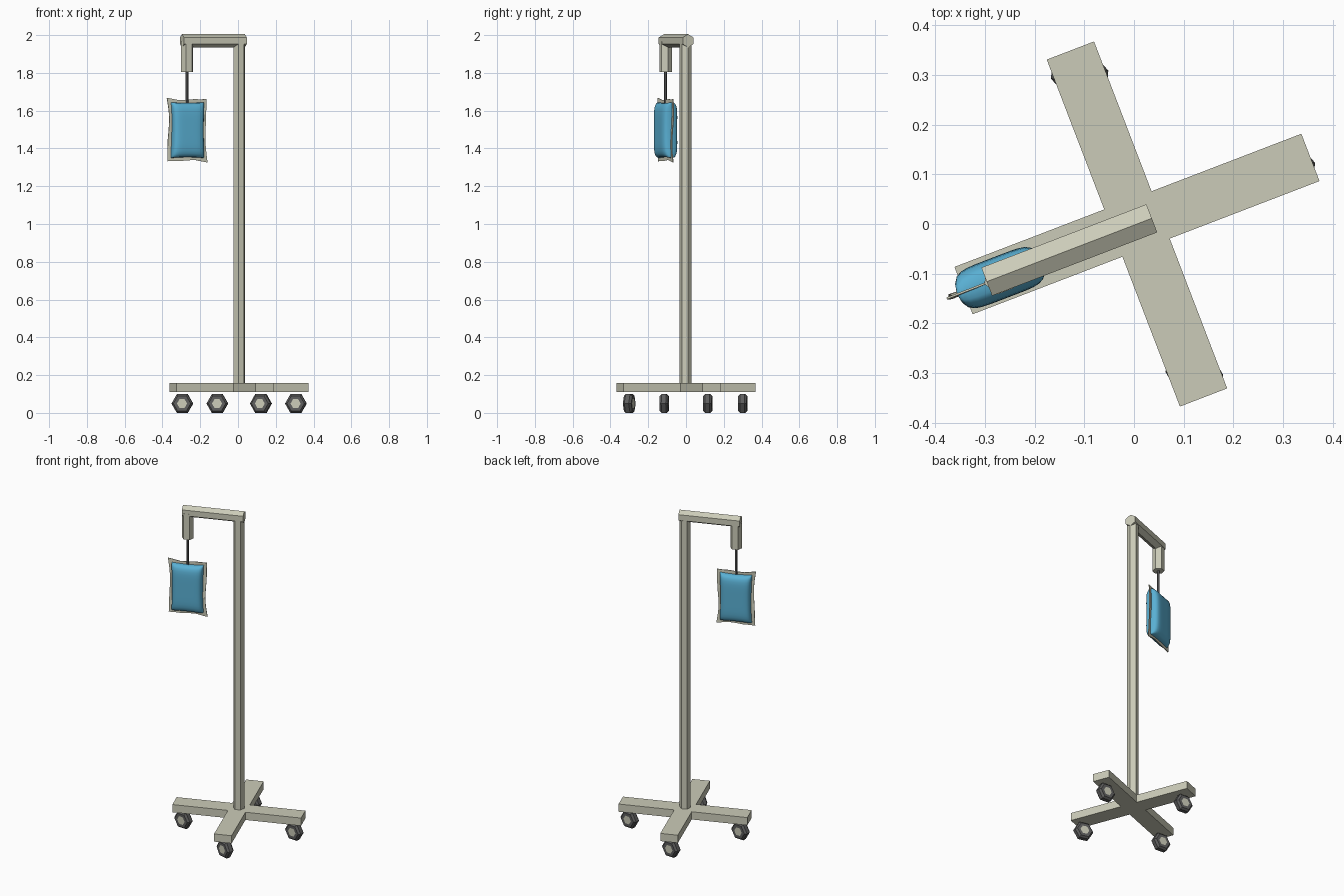
import bpy, bmesh, math
from mathutils import Matrix, Vector

cube = bpy.data.objects.get("Cube")
if cube:
    bpy.data.objects.remove(cube)


def material(name, rgb):
    m = bpy.data.materials.new(name)
    m.use_nodes = True
    m.diffuse_color = (*rgb, 1)
    m.node_tree.nodes["Principled BSDF"].inputs["Base Color"].default_value = (*rgb, 1)
    return m


PALE = material("pale khaki", (0.60, 0.60, 0.48))
DARK = material("dark grey", (0.11, 0.11, 0.11))
BLUE = material("fluid blue", (0.10, 0.43, 0.65))

# The whole stand is turned about its pole; u runs along the top beam
TURN = math.radians(21)
FRAME = Matrix.Translation((0.006, 0.0, 0)) @ Matrix.Rotation(TURN, 4, "Z")


def finish(name, bm, matrix, *mats):
    bmesh.ops.recalc_face_normals(bm, faces=bm.faces)
    bm.transform(matrix)
    me = bpy.data.meshes.new(name)
    bm.to_mesh(me)
    bm.free()
    for m in mats:
        me.materials.append(m)
    ob = bpy.data.objects.new(name, me)
    bpy.context.scene.collection.objects.link(ob)
    return ob


def hex_bar(name, start, end, radius, spin, mat):
    """Six-sided bar between two points of the turned frame."""
    a, b = Vector(start), Vector(end)
    bm = bmesh.new()
    bmesh.ops.create_cone(bm, cap_ends=True, segments=6, radius1=radius,
                          radius2=radius, depth=(b - a).length)
    aim = Matrix.Identity(4)
    if abs(b.x - a.x) > 0.01:
        aim = Matrix.Rotation(math.pi / 2, 4, "Y")
    m = Matrix.Translation((a + b) / 2) @ aim @ Matrix.Rotation(math.radians(spin), 4, "Z")
    return finish(name, bm, FRAME @ m, mat)


# Base: one cross outline, extruded
REACH, HALF, BOTTOM, TOP = 0.374, 0.051, 0.11, 0.158
bm = bmesh.new()
outline = []
for k in range(4):
    for p in ((REACH, -HALF), (REACH, HALF), (HALF, HALF)):
        outline.append(bm.verts.new(Matrix.Rotation(k * math.pi / 2, 3, "Z") @ Vector((*p, BOTTOM))))
face = bm.faces.new(outline)
grown = bmesh.ops.extrude_face_region(bm, geom=[face])["geom"]
bmesh.ops.translate(bm, vec=(0, 0, TOP - BOTTOM),
                    verts=[g for g in grown if isinstance(g, bmesh.types.BMVert)])
finish("cross_base", bm, FRAME, PALE)

# Pole, top beam, hanger and hook rod
HANG = -0.296
hex_bar("pole", (0, -0.002, TOP - 0.01), (0, -0.002, 1.97), 0.032, 30, PALE)
hex_bar("top_beam", (-0.324, 0, 1.97), (0.032, 0, 1.97), 0.035, 30, PALE)
hex_bar("hanger", (HANG, -0.002, 1.805), (HANG, -0.002, 1.965), 0.034, 30, PALE)
hex_bar("hook_rod", (HANG, -0.002, 1.62), (HANG, -0.002, 1.81), 0.008, 30, DARK)


# Caster wheels: six-sided turned profile with a pale hub
def wheel(name, centre, yaw):
    profile = [(0.027, -0.023), (0.046, -0.023), (0.057, -0.012)]
    profile += [(r, -y) for r, y in reversed(profile)]
    bm = bmesh.new()
    rings = []
    for r, y in profile:
        rings.append([bm.verts.new((r * math.cos(k * math.pi / 3), y, r * math.sin(k * math.pi / 3)))
                      for k in range(6)])
    for a, b in zip(rings, rings[1:]):
        for k in range(6):
            bm.faces.new((a[k], a[k - 1], b[k - 1], b[k]))
    for hub in (rings[0], rings[-1]):
        bm.faces.new(hub).material_index = 1
    m = Matrix.Translation(centre) @ Matrix.Rotation(math.radians(yaw), 4, "Z")
    finish(name, bm, m, DARK, PALE)


for k, (name, yaw) in enumerate((("left", -4), ("back", -4), ("right", -4), ("front", -15))):
    spot = FRAME @ Matrix.Rotation(k * math.pi / 2, 4, "Z") @ Vector((0.322, 0, 0.0495))
    wheel(name + "_wheel", spot, yaw)


# Fluid bag: a thin wavy sheet with a pillow on both sides
BAG = FRAME @ Matrix.Translation((HANG, -0.002, 1.497))


def grid_sheet(bm, nu, nz, shape, skip_rim=None):
    """Grid over s, t in -1..1; rim vertices may be shared with another side."""
    verts = {}
    for i in range(nu + 1):
        for j in range(nz + 1):
            rim = i in (0, nu) or j in (0, nz)
            if rim and skip_rim:
                verts[i, j] = skip_rim[i, j]
            else:
                s = math.sin((2 * i / nu - 1) * math.pi / 2)
                t = math.sin((2 * j / nz - 1) * math.pi / 2)
                verts[i, j] = bm.verts.new(shape(s, t))
    for i in range(nu):
        for j in range(nz):
            bm.faces.new((verts[i, j], verts[i + 1, j], verts[i + 1, j + 1], verts[i, j + 1]))
    return verts


def pillow(side):
    def shape(s, t):
        bulge = max(0, (1 - s ** 6) * (1 - t ** 6)) ** 0.32
        return (0.093 * s * (1 - 0.06 * (1 - t * t)), side * 0.043 * bulge,
                0.148 * t * (1 - 0.03 * (1 - s * s)))
    return shape


bm = bmesh.new()
front = grid_sheet(bm, 14, 18, pillow(-1))
grid_sheet(bm, 14, 18, pillow(1), front)
bag = finish("fluid_bag", bm, BAG, BLUE)
for p in bag.data.polygons:
    p.use_smooth = True


def flap(s, t):
    u = s * (0.104 + 0.009 * t * t) + 0.003 * math.sin(4 * t)
    z = t * (0.160 + 0.008 * s * s) + 0.003 * math.sin(5 * s)
    return (u, 0.004 * s * math.sin(3 * t), z)


bm = bmesh.new()
grid_sheet(bm, 8, 10, flap)
sheet = finish("bag_seam", bm, BAG, PALE)
solid = sheet.modifiers.new("thickness", "SOLIDIFY")
solid.thickness = 0.004
solid.offset = 0
